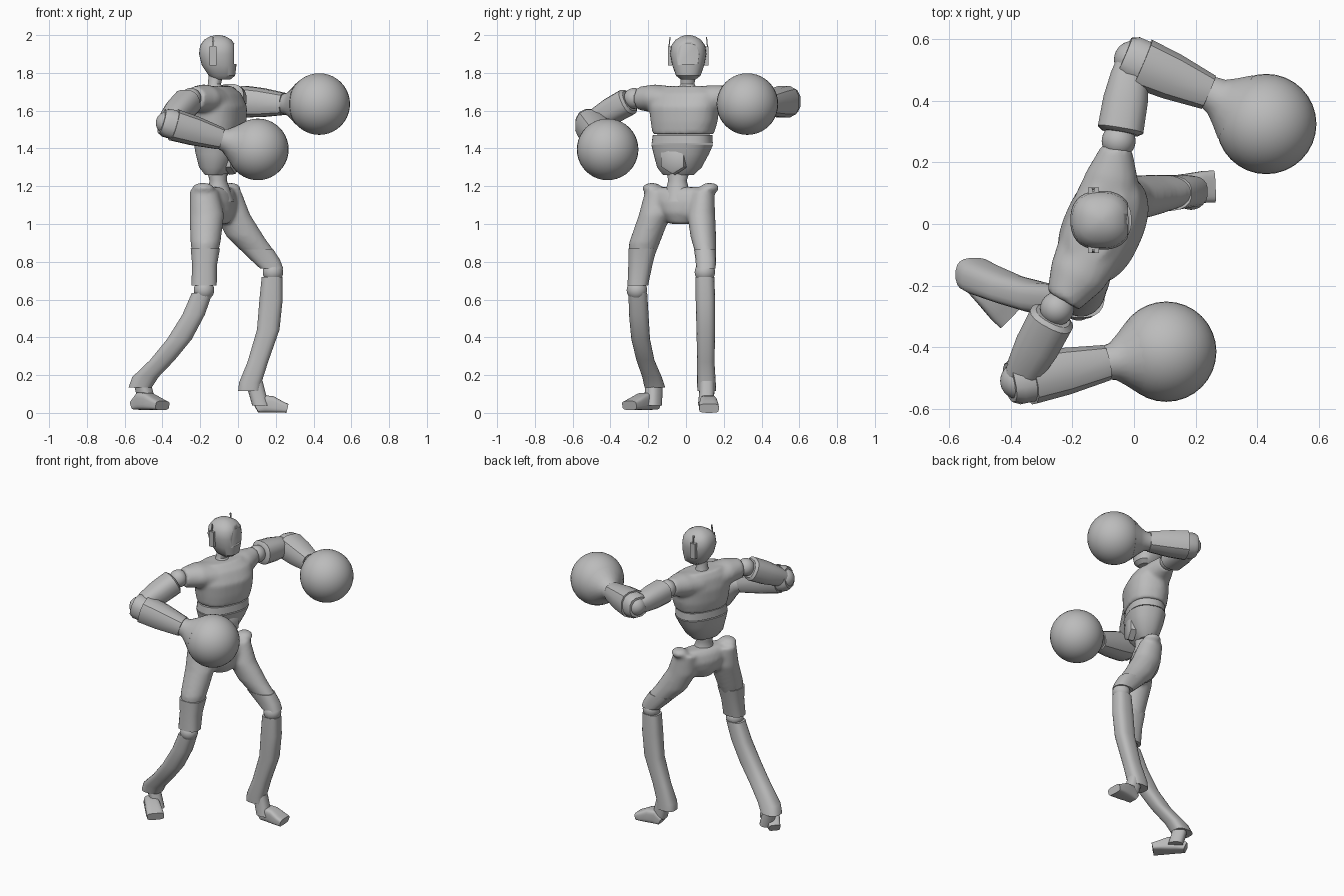
import bpy, bmesh, math
from mathutils import Vector, Matrix

cube = bpy.data.objects.get("Cube")
if cube:
    bpy.data.objects.remove(cube)

grey = bpy.data.materials.new("plain grey")
grey.use_nodes = True
grey.diffuse_color = (0.5, 0.5, 0.5, 1)
grey.node_tree.nodes["Principled BSDF"].inputs["Base Color"].default_value = (0.5, 0.5, 0.5, 1)


def loft(bm, rings, yaw=None, sides=20, power=2.0):
    """Rings are (x, y, z, a, b); level when yaw is given, else square to the path."""
    pts = [Vector(r[:3]) for r in rings]
    loops = []
    for i, r in enumerate(rings):
        if yaw is None:
            t = (pts[min(i + 1, len(pts) - 1)] - pts[max(i - 1, 0)]).normalized()
            u = t.cross(Vector((0, 0, 1))).normalized()
            v = u.cross(t)
        else:
            u = Vector((math.cos(yaw), math.sin(yaw), 0))
            v = Vector((-u.y, u.x, 0))
        loop = []
        for k in range(sides):
            ang = math.tau * (k + 0.5) / sides
            c, s = math.cos(ang), math.sin(ang)
            c = math.copysign(abs(c) ** (2 / power), c)
            s = math.copysign(abs(s) ** (2 / power), s)
            loop.append(bm.verts.new(pts[i] + u * r[3] * c + v * r[4] * s))
        loops.append(loop)
    faces = [bm.faces.new(loops[0][::-1]), bm.faces.new(loops[-1])]
    for p, q in zip(loops, loops[1:]):
        for k in range(sides):
            n = (k + 1) % sides
            faces.append(bm.faces.new((p[k], p[n], q[n], q[k])))
    bmesh.ops.recalc_face_normals(bm, faces=faces)


def ball(bm, centre, scale, yaw=0.0):
    m = Matrix.Translation(centre) @ Matrix.Rotation(yaw, 4, 'Z') @ Matrix.Diagonal((*scale, 1))
    bmesh.ops.create_uvsphere(bm, u_segments=32, v_segments=20, radius=1, matrix=m)


def finish(name, bm, voxel=0, smooth=35):
    me = bpy.data.meshes.new(name)
    bm.to_mesh(me)
    bm.free()
    ob = bpy.data.objects.new(name, me)
    bpy.context.collection.objects.link(ob)
    me.materials.append(grey)
    bpy.ops.object.select_all(action='DESELECT')
    ob.select_set(True)
    bpy.context.view_layer.objects.active = ob
    bpy.ops.object.shade_smooth_by_angle(angle=math.radians(smooth))
    if voxel:
        r = ob.modifiers.new("fuse", 'REMESH')
        r.mode, r.voxel_size, r.use_smooth_shade = 'VOXEL', voxel, True
        s = ob.modifiers.new("soften", 'SMOOTH')
        s.factor, s.iterations = 0.5, 6
    return ob


def part(name, rings, **kw):
    bm = bmesh.new()
    loft(bm, rings, **kw)
    return finish(name, bm)


def sphere(name, centre, radius):
    bm = bmesh.new()
    ball(bm, centre, (radius,) * 3)
    return finish(name, bm)


def box(name, centre, size, rot=None):
    bm = bmesh.new()
    m = Matrix.Translation(centre) @ (rot or Matrix()) @ Matrix.Diagonal((*size, 1))
    bmesh.ops.create_cube(bm, size=1, matrix=m)
    return finish(name, bm)


TWIST = -0.41  # the body turns a little to its right

# Head with a sunken visor
head = part("head", [(-.085, .012, 1.765, .045, .04), (-.085, .012, 1.785, .07, .065),
                     (-.1, .012, 1.84, .092, .085), (-.107, .012, 1.9, .1, .096),
                     (-.107, .012, 1.945, .094, .09), (-.107, .012, 1.975, .073, .068),
                     (-.107, .012, 1.993, .042, .038), (-.107, .012, 2.0, .012, .012)],
            yaw=0, sides=32, power=2.4)
cutter = box("visor_cutter", (.02, .012, 1.9), (.08, .165, .105))
cutter.hide_render = True
cutter.hide_viewport = True
cut = head.modifiers.new("visor", 'BOOLEAN')
cut.operation, cut.object, cut.solver = 'DIFFERENCE', cutter, 'EXACT'
for label, s in (("left", 1), ("right", -1)):
    box(label + "_ear", (-.132, .012 + s * .096, 1.89), (.036, .022, .1))
    box(label + "_antenna", (-.132, .012 + s * .1, 1.955), (.008, .006, .07),
        Matrix.Rotation(s * .1, 4, 'X'))
part("neck", [(-.12, .005, 1.7, .055, .06), (-.125, .008, 1.74, .035, .038),
              (-.115, .01, 1.8, .04, .04)], yaw=0)

# Chest fused with both shoulders
bm = bmesh.new()
loft(bm, [(-.1, -.015, 1.475, .118, .165), (-.1, -.01, 1.54, .128, .18),
          (-.1, -.01, 1.62, .13, .19), (-.11, -.005, 1.69, .105, .185),
          (-.12, 0, 1.73, .07, .13)], yaw=TWIST, sides=32, power=2.4)
loft(bm, [(-.09, .06, 1.65, .11, .08), (-.07, .16, 1.665, .085, .072), (-.055, .25, 1.675, .05, .055)])
loft(bm, [(-.14, -.08, 1.65, .11, .08), (-.185, -.17, 1.665, .095, .075), (-.23, -.25, 1.665, .06, .062)])
finish("chest", bm, voxel=0.012)

# Belly sections, front buckle and waist
part("belly_band", [(-.1, -.02, 1.425, .115, .165), (-.1, -.018, 1.472, .112, .16)],
     yaw=TWIST, sides=32, power=2.4)
part("belly", [(-.115, -.04, 1.26, .05, .085), (-.11, -.035, 1.3, .085, .12),
               (-.103, -.025, 1.37, .108, .148), (-.1, -.02, 1.42, .118, .166)],
     yaw=TWIST, sides=32, power=2.4)
facing = Vector((math.cos(TWIST), math.sin(TWIST), 0))
base = Vector((-.11, -.03, 1.34))
part("buckle", [(*(base + facing * d), w, w) for d, w in ((.07, .08), (.105, .075), (.115, .058))], sides=6)
part("waist", [(-.1, -.04, 1.12, .08, .09), (-.1, -.045, 1.19, .055, .06),
               (-.105, -.045, 1.23, .045, .05), (-.11, -.04, 1.3, .055, .07)], yaw=TWIST)

# Pelvis fused with the thighs and hip lips
bm = bmesh.new()
loft(bm, [(-.1, -.03, 1.0, .05, .06), (-.105, -.03, 1.06, .085, .12),
          (-.11, -.03, 1.12, .09, .165), (-.11, -.03, 1.17, .075, .175),
          (-.11, -.03, 1.195, .05, .15)], yaw=TWIST, sides=32)
ball(bm, (-.04, .125, 1.19), (.055, .05, .028), TWIST)
ball(bm, (-.185, -.18, 1.19), (.06, .05, .028), TWIST)
loft(bm, [(-.06, .09, 1.18, .075, .06), (-.03, .08, 1.05, .095, .075), (.04, .092, .93, .1, .068),
          (.12, .105, .84, .085, .055), (.16, .105, .785, .065, .048)], yaw=0)
loft(bm, [(-.18, -.15, 1.18, .075, .065), (-.165, -.165, 1.05, .092, .085),
          (-.172, -.22, .9, .08, .082), (-.178, -.24, .8, .06, .062), (-.18, -.255, .7, .055, .05)], yaw=0)
finish("hips_and_thighs", bm, voxel=0.012)

# Thigh guards, knees and shins
part("left_thigh_guard", [(.1, .1, .865, .088, .058), (.145, .105, .81, .078, .055),
                          (.178, .105, .765, .062, .052)], yaw=0, power=2.6)
part("right_thigh_guard", [(-.173, -.23, .87, .078, .075), (-.177, -.242, .78, .066, .064),
                           (-.18, -.255, .675, .068, .055)], yaw=0, power=2.6)
sphere("left_knee", (.185, .1, .745), .054)
sphere("right_knee", (-.18, -.26, .65), .054)
part("left_shin", [(.18, .1, .72, .055, .05), (.175, .103, .6, .062, .052), (.16, .105, .44, .06, .05),
                   (.105, .105, .27, .055, .046), (.065, .108, .16, .06, .05),
                   (.06, .11, .115, .06, .05)], yaw=0, power=2.8)
part("right_shin", [(-.19, -.255, .635, .055, .05), (-.235, -.25, .52, .06, .052),
                    (-.31, -.24, .39, .066, .05), (-.4, -.215, .28, .066, .048),
                    (-.49, -.18, .19, .07, .052), (-.518, -.165, .135, .062, .055)],
     yaw=0, power=2.8)

# Feet: an ankle and a wedge shaped sole pointing along a direction
for label, ankle, heel, toe, yaw in (
        ("left", (.085, .11), (.095, .115), (.26, .122), 0.04),
        ("right", (-.51, -.17), (-.545, -.16), (-.4, -.3), -0.76)):
    part(label + "_ankle", [(*ankle, .17, .045, .04), (ankle[0] + .015, ankle[1], .11, .045, .04),
                            (ankle[0] + .035, ankle[1] - .005, .04, .045, .042)], yaw=yaw, power=2.6)
    h, t = Vector((*heel, 0)), Vector((*toe, 0))
    low = 0 if label == "left" else .015
    part(label + "_foot", [(*(h.lerp(t, f) + Vector((0, 0, low + top / 2))), w, top / 2)
                           for f, w, top in ((0, .035, .05), (.25, .042, .095), (.5, .046, .09),
                                             (.8, .052, .063), (1, .052, .048))],
         power=4, sides=24)

# Arms: shoulder ball, upper arm, elbow, forearm with sleeve, cuff and round glove
for label, sh, el, wr, glove in (
        ("left", (-.05, .27, 1.675), (-.005, .535, 1.65), (.25, .425, 1.635), (.43, .325, 1.635)),
        ("right", (-.25, -.275, 1.665), (-.375, -.51, 1.535), (-.085, -.45, 1.45), (.105, -.415, 1.395))):
    S, E, W, G = map(Vector, (sh, el, wr, glove))
    sphere(label + "_shoulder_ball", S, .055)
    part(label + "_upper_arm", [(*S.lerp(E, f), a, a * .95) for f, a in
                                ((.1, .06), (.14, .076), (.5, .074), (.8, .063), (1, .05))],
         power=2.5, sides=16)
    sphere(label + "_elbow", E, .06)
    back = E + (E - W).normalized() * .03
    part(label + "_forearm", [(*back.lerp(W, f), a, a) for f, a in
                              ((0, .065), (.08, .078), (.45, .077), (1, .05))], power=2.4, sides=12)
    part(label + "_sleeve", [(*E.lerp(W, f), a, a) for f, a in
                             ((.12, .086), (.5, .079), (.97, .06))], power=2.6, sides=12)
    part(label + "_cuff", [(*W.lerp(G, f), a, a) for f, a in
                           ((-.1, .052), (.1, .062), (.25, .085), (.45, .12))])
    sphere(label + "_glove", G, .163)
